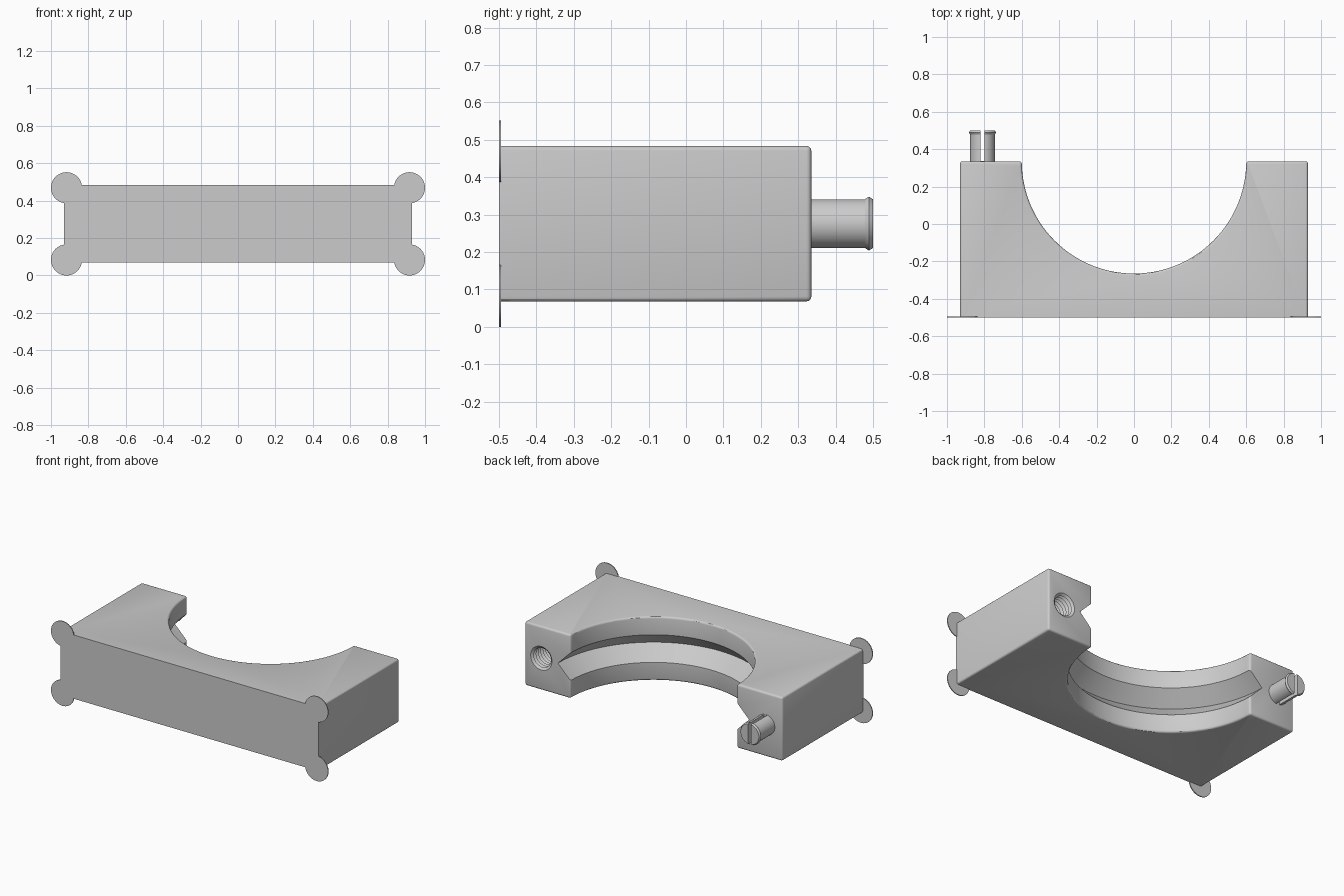
import bpy, bmesh, math
from mathutils import Matrix, Vector

if "Cube" in bpy.data.objects:
    bpy.data.objects.remove(bpy.data.objects["Cube"])

FRONT, BACK = -0.5, 0.335
BOTTOM, TOP = 0.068, 0.484
MID = (BOTTOM + TOP) / 2
HALF, BORE = 0.93, 0.6
PEG_X = 0.81

grey = bpy.data.materials.new("light grey")
grey.use_nodes = True
grey.diffuse_color = (0.6, 0.6, 0.6, 1)
grey.node_tree.nodes["Principled BSDF"].inputs["Base Color"].default_value = (0.6, 0.6, 0.6, 1)


def finish(name, bm):
    bmesh.ops.recalc_face_normals(bm, faces=bm.faces)
    mesh = bpy.data.meshes.new(name)
    bm.to_mesh(mesh)
    bm.free()
    mesh.materials.append(grey)
    ob = bpy.data.objects.new(name, mesh)
    bpy.context.collection.objects.link(ob)
    return ob


def activate(ob):
    bpy.ops.object.select_all(action='DESELECT')
    ob.select_set(True)
    bpy.context.view_layer.objects.active = ob


def smooth(ob, degrees=30):
    activate(ob)
    bpy.ops.object.shade_smooth_by_angle(angle=math.radians(degrees))


def lathe(name, profile, centre, upright=False, ring=False, steps=48):
    """Revolve (radius, height) points about z, or about y when not upright."""
    bm = bmesh.new()
    loops = []
    for r, h in profile:
        loop = []
        for i in range(steps):
            a = math.tau * i / steps
            u, v = r * math.cos(a), r * math.sin(a)
            loop.append(bm.verts.new(Vector(centre) + Vector((u, v, h) if upright else (u, h, v))))
        loops.append(loop)
    pairs = list(zip(loops, loops[1:]))
    if ring:
        pairs.append((loops[-1], loops[0]))
    else:
        bm.faces.new(loops[0])
        bm.faces.new(loops[-1])
    for a, b in pairs:
        for i in range(steps):
            j = (i + 1) % steps
            bm.faces.new((a[i], a[j], b[j], b[i]))
    return finish(name, bm)


def cut(ob, cutter):
    cutter.hide_render = True
    mod = ob.modifiers.new("cut", 'BOOLEAN')
    mod.operation, mod.solver, mod.object = 'DIFFERENCE', 'EXACT', cutter
    activate(ob)
    bpy.ops.object.modifier_apply(modifier=mod.name)
    bpy.data.objects.remove(cutter)


# Block with a half-round bore, edges rounded except around the front face
bm = bmesh.new()
outline = [(-HALF, BACK), (-HALF, FRONT), (HALF, FRONT), (HALF, BACK)]
outline += [(BORE * math.cos(a), BACK - BORE * math.sin(a))
            for a in (math.pi * i / 64 for i in range(65))]
base = bm.faces.new([bm.verts.new((x, y, BOTTOM)) for x, y in outline])
top = bmesh.ops.extrude_face_region(bm, geom=[base])["geom"]
bmesh.ops.translate(bm, vec=(0, 0, TOP - BOTTOM),
                    verts=[g for g in top if isinstance(g, bmesh.types.BMVert)])
bmesh.ops.recalc_face_normals(bm, faces=bm.faces)
rounded = [e for e in bm.edges if e.calc_face_angle(0) > 0.5
           and not all(v.co.y < FRONT + 0.01 for v in e.verts)]
bmesh.ops.bevel(bm, geom=rounded, offset=0.013, segments=3, profile=0.5, affect='EDGES')
block = finish("block", bm)

# V groove around the bore
groove = lathe("groove_cutter", [(BORE - 0.1, -0.19), (BORE + 0.09, 0), (BORE - 0.1, 0.19)],
               (0, BACK, MID), upright=True, ring=True, steps=128)
cut(block, groove)

# Threaded hole in the left arm
pitch, turns = 0.024, 10
thread = [(0.077, 0.05)]
for i in range(turns):
    thread += [(0.077, -pitch * i), (0.062, -pitch * (i + 0.5))]
cut(block, lathe("thread_cutter", thread, (PEG_X, BACK, MID), steps=32))
smooth(block)

# Split peg with a flared tip on the right arm
peg = lathe("split_peg", [(0.066, -0.03), (0.066, 0.143), (0.073, 0.154), (0.066, 0.165)],
            (-PEG_X, BACK, MID))
bm = bmesh.new()
bmesh.ops.create_cube(bm, size=1, matrix=Matrix.Translation((-PEG_X, BACK + 0.151, MID))
                      @ Matrix.Diagonal((0.022, 0.3, 0.3, 1)))
cut(peg, finish("slot_cutter", bm))
smooth(peg, 25)

# Thin round pads on the four front corners
for side, sx in (("left", 1), ("right", -1)):
    for level, z in (("lower", 0.083), ("upper", 0.469)):
        pad = lathe(f"{level}_{side}_pad", [(0.083, 0), (0.083, 0.006)], (sx * 0.917, FRONT, z))
        smooth(pad)
